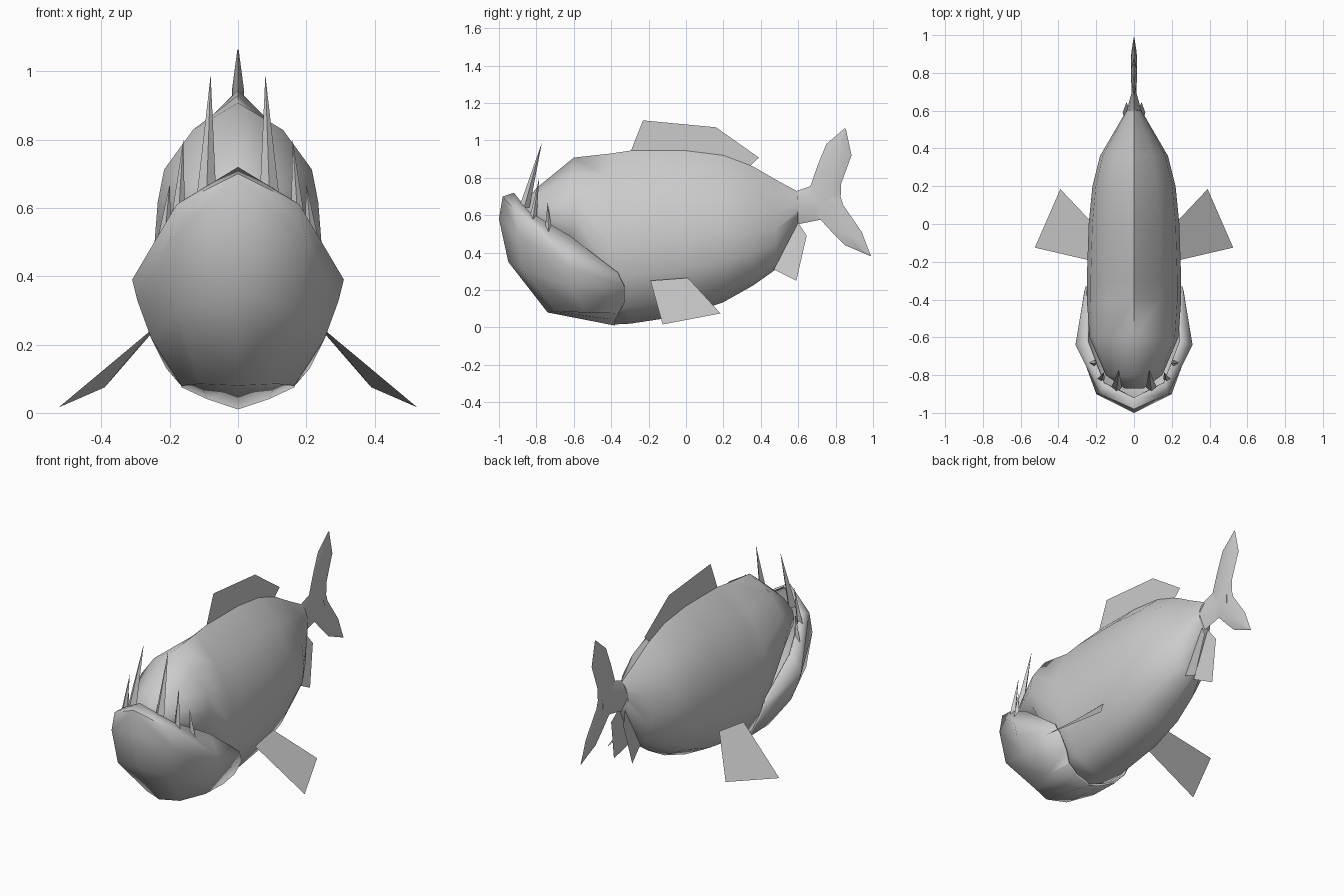
import bpy, math
from mathutils import Vector

if "Cube" in bpy.data.objects:
    bpy.data.objects.remove(bpy.data.objects["Cube"])

grey = bpy.data.materials.new("fish_grey")
grey.diffuse_color = (0.6, 0.6, 0.6, 1)
grey.use_nodes = True
grey.node_tree.nodes["Principled BSDF"].inputs["Base Color"].default_value = grey.diffuse_color


def make(name, verts, faces, smooth=True, mirror=False):
    me = bpy.data.meshes.new(name)
    me.from_pydata(verts, [], faces)
    me.materials.append(grey)
    ob = bpy.data.objects.new(name, me)
    bpy.context.collection.objects.link(ob)
    bpy.ops.object.select_all(action='DESELECT')
    ob.select_set(True)
    bpy.context.view_layer.objects.active = ob
    bpy.ops.object.mode_set(mode='EDIT')
    bpy.ops.mesh.select_all(action='SELECT')
    bpy.ops.mesh.normals_make_consistent(inside=False)
    bpy.ops.object.mode_set(mode='OBJECT')
    if smooth:
        bpy.ops.object.shade_smooth_by_angle(angle=math.radians(55))
    if mirror:
        m = ob.modifiers.new("mirror", 'MIRROR')
        m.merge_threshold = 0.002
    return ob


def loft(name, rings):
    """Skin closed rings of equal length and cap both ends."""
    n = len(rings[0])
    verts = [p for r in rings for p in r]
    faces = [(i * n + j, i * n + (j + 1) % n, (i + 1) * n + (j + 1) % n, (i + 1) * n + j)
             for i in range(len(rings) - 1) for j in range(n)]
    faces += [tuple(range(n))[::-1], tuple(range(len(verts) - n, len(verts)))]
    return make(name, verts, faces)


# body: cross-section as (width fraction, height fraction), scaled per station
section = [(0, 1), (.56, .85), (.92, .63), (1, .45), (.96, .28), (.64, .09), (0, 0)]
section += [(-x, z) for x, z in section[-2:0:-1]]
stations = [  # y, top, bottom, half width
    (-.87, .66, .58, .05), (-.80, .745, .50, .15), (-.60, .908, .38, .235),
    (-.40, .93, .015, .25), (-.30, .945, .02, .25), (0, .945, .065, .24),
    (.20, .92, .135, .22), (.36, .86, .225, .18), (.48, .79, .31, .11),
    (.60, .725, .55, .04)]
loft("body", [[(x * w, y, b + z * (t - b)) for x, z in section] for y, t, b, w in stations])

# lower jaw: columns from chin centre to mouth corner, rows from lip to underside
jaw = [
    [(0, -.92, .72), (0, -.98, .70), (0, -1, .58), (0, -.95, .35), (0, -.74, .08), (0, -.38, .01)],
    [(.165, -.84, .62), (.18, -.90, .61), (.2, -.90, .5), (.18, -.87, .3), (.11, -.70, .085), (.09, -.38, .04)],
    [(.25, -.62, .49), (.31, -.64, .39), (.295, -.64, .33), (.255, -.62, .22), (.165, -.54, .08), (.165, -.36, .075)],
    [(.245, -.39, .31), (.262, -.36, .29), (.262, -.35, .26), (.255, -.33, .22), (.21, -.33, .13), (.165, -.36, .078)]]
rows = 6
ob = make("lower_jaw", [p for c in jaw for p in c],
          [(i * rows + j, i * rows + j + 1, (i + 1) * rows + j + 1, (i + 1) * rows + j)
           for i in range(3) for j in range(rows - 1)], mirror=True)
# make sure the open shell faces outward before giving it thickness
if ob.data.polygons[2].normal.y > 0:
    ob.data.flip_normals()
sol = ob.modifiers.new("thickness", 'SOLIDIFY')
sol.thickness, sol.offset = 0.012, -1


# tail: diamond sections between a leading and a trailing edge point
def lobe(name, parts):
    rings = []
    for y1, z1, y2, z2, t in parts:
        ym, zm = (y1 + y2) / 2, (z1 + z2) / 2
        rings.append([(0, y1, z1), (t, ym, zm), (0, y2, z2), (-t, ym, zm)])
    loft(name, rings)


lobe("tail_root", [(.59, .73, .59, .55, .042), (.665, .755, .715, .575, .014), (.79, .74, .80, .56, .012)])
lobe("tail_upper", [(.64, .71, .80, .58, .012), (.665, .755, .828, .71, .014), (.705, .87, .83, .77, .017),
                    (.75, .98, .885, .92, .017), (.848, 1.065, .855, 1.06, .002)])
lobe("tail_lower", [(.65, .60, .82, .72, .012), (.72, .575, .84, .655, .014), (.78, .51, .94, .51, .017),
                    (.85, .44, .97, .43, .014), (.985, .382, .99, .38, .002)])

# fins: thin sheets
make("dorsal_fin", [(0, -.30, .93), (0, -.23, 1.107), (0, .16, 1.07), (0, .39, .908), (0, .34, .86)],
     [(0, 1, 2, 3, 4)], smooth=False)
make("pectoral_fins", [(.245, -.19, .25), (.525, -.125, .016), (.39, .185, .075), (.225, .01, .265)],
     [(0, 1, 2, 3)], smooth=False, mirror=True)
make("anal_fins", [(.02, .60, .56), (.04, .645, .49), (.06, .59, .25), (.03, .47, .31)],
     [(0, 1, 2, 3)], smooth=False, mirror=True)


# teeth: slim four-sided spikes along the lower lip
def tooth(name, base, tip, r):
    b = Vector(base)
    verts = [b + Vector((r * dx, r * dy, 0)) for dx, dy in ((1, 0), (0, 1), (-1, 0), (0, -1))]
    make(name, verts + [Vector(tip)],
         [(3, 2, 1, 0)] + [(i, (i + 1) % 4, 4) for i in range(4)], smooth=False, mirror=True)


tooth("front_teeth", (.092, -.865, .64), (.08, -.77, .99), .028)
tooth("middle_teeth", (.175, -.82, .57), (.16, -.785, .80), .02)
tooth("rear_teeth", (.215, -.735, .51), (.20, -.74, .67), .02)
